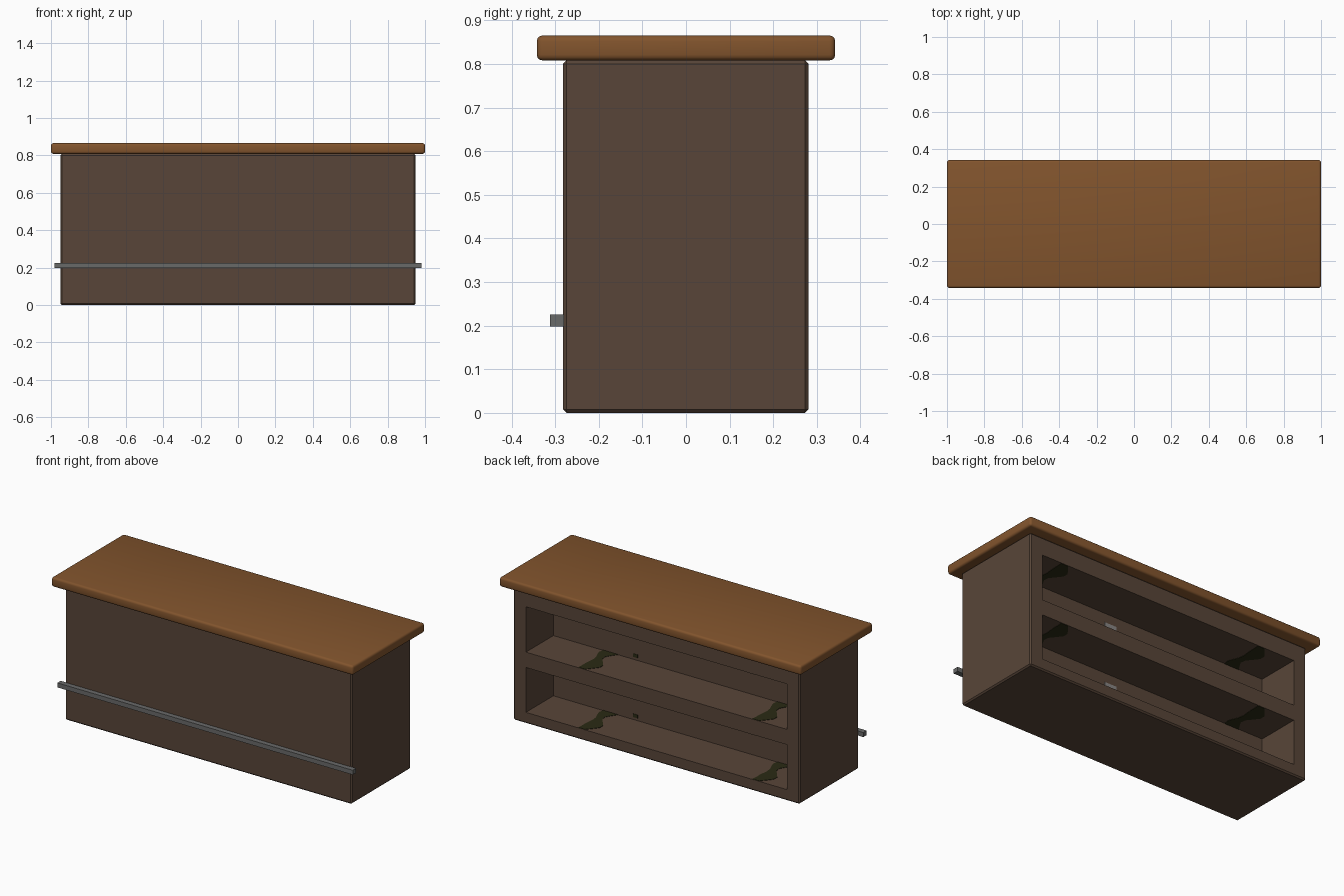
import bpy, bmesh, math
from mathutils import Vector

cube = bpy.data.objects.get("Cube")
if cube:
    bpy.data.objects.remove(cube, do_unlink=True)


def material(name, rgb):
    mat = bpy.data.materials.new(name)
    mat.use_nodes = True
    mat.diffuse_color = (*rgb, 1)
    mat.node_tree.nodes["Principled BSDF"].inputs["Base Color"].default_value = (*rgb, 1)
    return mat


dark_wood = material("dark wood", (0.098, 0.060, 0.040))
warm_wood = material("warm wood", (0.223, 0.089, 0.026))
steel = material("steel grey", (0.141, 0.143, 0.141))
moss = material("moss green", (0.023, 0.023, 0.007))
pale = material("pale grey", (0.25, 0.24, 0.23))


def add_object(name, bm, mat):
    mesh = bpy.data.meshes.new(name)
    bmesh.ops.recalc_face_normals(bm, faces=bm.faces)
    bm.to_mesh(mesh)
    bm.free()
    obj = bpy.data.objects.new(name, mesh)
    bpy.context.collection.objects.link(obj)
    mesh.materials.append(mat)
    return obj


def box(name, low, high, mat, bevel=0, segments=1):
    low, high = Vector(low), Vector(high)
    bm = bmesh.new()
    bmesh.ops.create_cube(bm, size=1)
    for v in bm.verts:
        v.co = (low + high) / 2 + v.co * (high - low)
    if bevel:
        bmesh.ops.bevel(bm, geom=bm.edges[:], offset=bevel, segments=segments,
                        profile=0.5, affect='EDGES')
    return add_object(name, bm, mat)


def smooth(obj):
    bpy.ops.object.select_all(action='DESELECT')
    obj.select_set(True)
    bpy.context.view_layer.objects.active = obj
    bpy.ops.object.shade_smooth_by_angle(angle=math.radians(40))


# Cabinet with two shelf recesses cut into the back
back, depth, half = 0.281, 0.26, 0.865
inner = back - depth
shelves = [(0.067, 0.336), (0.428, 0.70)]
cabinet = box("cabinet", (-0.95, -0.282, 0), (0.95, back, 0.808), dark_wood, 0.008)
for i, (bottom, top) in enumerate(shelves):
    cutter = box(f"shelf_cutter_{i + 1}", (-half, inner, bottom), (half, 0.4, top), dark_wood)
    cutter.hide_render = True
    cutter.hide_set(True)
    cut = cabinet.modifiers.new("shelf recess", 'BOOLEAN')
    cut.operation = 'DIFFERENCE'
    cut.solver = 'EXACT'
    cut.object = cutter

# Rounded counter top
smooth(box("counter_top", (-1, -0.342, 0.808), (1, 0.342, 0.865), warm_wood, 0.013, 3))

# Foot rail along the front
box("foot_rail", (-0.98, -0.312, 0.198), (0.98, -0.280, 0.225), steel)


# Wavy stain plate running front to back on a shelf surface
def stain(name, x, z):
    bm = bmesh.new()
    rows = []
    steps = 8
    for k in range(steps + 1):
        t = k / steps
        centre = x + 0.018 * math.sin(t * 7)
        width = 0.035 + 0.014 * math.cos(t * 9)
        y = inner + t * (depth - 0.002)
        rows.append([bm.verts.new((centre + s * width, y, z)) for s in (-1, 1)])
    for a, b in zip(rows, rows[1:]):
        bm.faces.new((a[0], a[1], b[1], b[0]))
    solid = bmesh.ops.extrude_face_region(bm, geom=bm.faces[:])["geom"]
    bmesh.ops.translate(bm, vec=(0, 0, 0.002),
                        verts=[g for g in solid if isinstance(g, bmesh.types.BMVert)])
    return add_object(name, bm, moss)


for i, (bottom, top) in enumerate(shelves):
    n = i + 1
    for side, floor_x, ceiling_x in (("left", 0.485, 0.70), ("right", -0.67, -0.655)):
        stain(f"floor_stain_{side}_{n}", floor_x, bottom)
        stain(f"ceiling_stain_{side}_{n}", ceiling_x, top - 0.002)
    # Small marks on the recess wall
    box(f"pale_mark_{n}", (0.14, inner, top - 0.085), (0.22, inner + 0.002, top - 0.055), pale)
    box(f"dark_mark_{n}", (0.305, inner, bottom + 0.015), (0.335, inner + 0.002, bottom + 0.035), moss)
